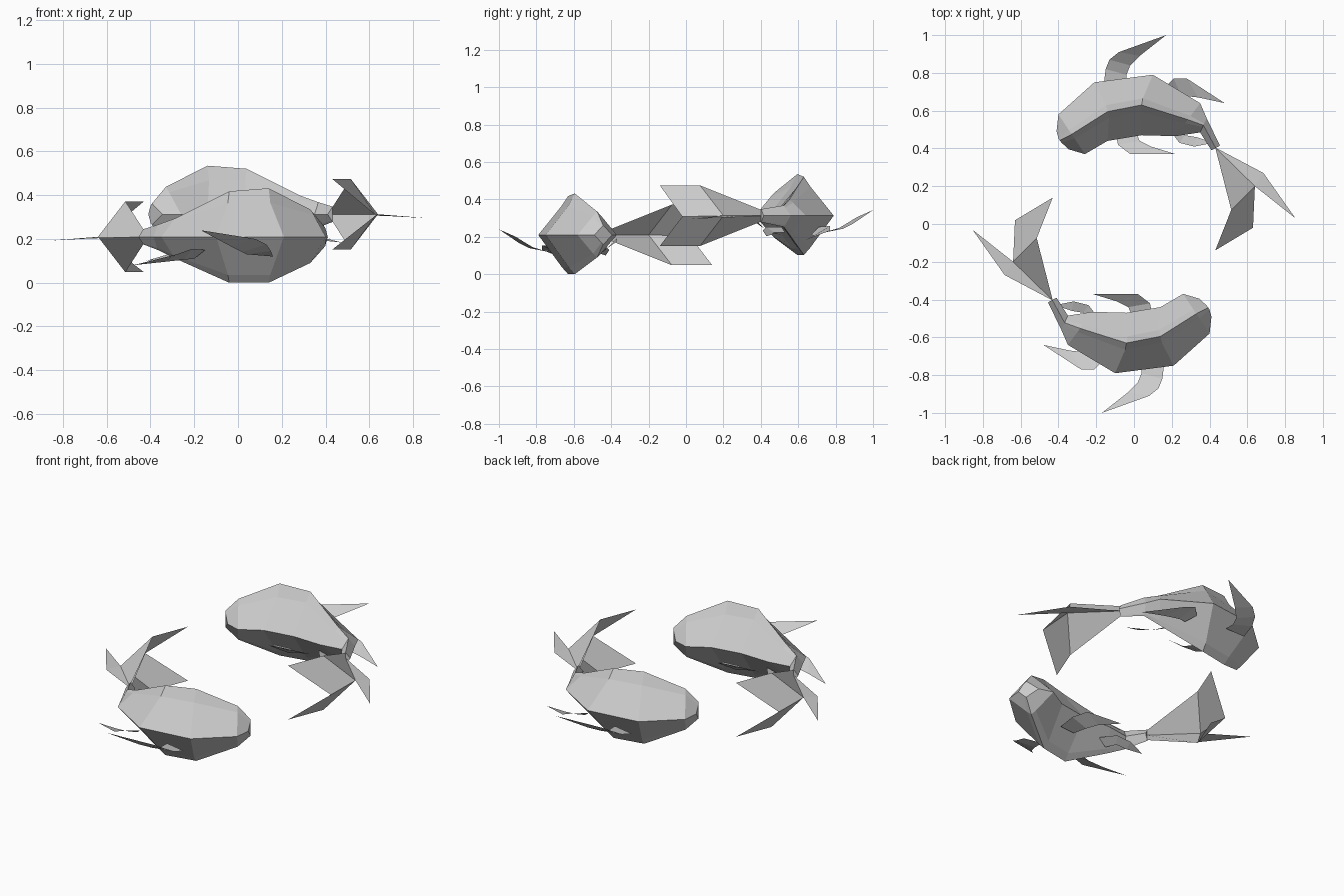
import bpy, bmesh
from math import pi
from mathutils import Vector

MID = 0.21  # height of the lower fish's centre line


def make_object(name, verts, faces, double=False):
    """Build one part for each fish: the second is turned half a circle and raised."""
    mesh = bpy.data.meshes.new(name)
    mesh.from_pydata(verts, [], faces)
    bm = bmesh.new()
    bm.from_mesh(mesh)
    bmesh.ops.recalc_face_normals(bm, faces=bm.faces)
    bm.to_mesh(mesh)
    bm.free()
    for label, turn, lift in (("front", 0, 0), ("back", pi, 0.103)):
        ob = bpy.data.objects.new(f"{label}_fish_{name}", mesh)
        ob.rotation_euler.z = turn
        ob.location.z = MID + lift
        bpy.context.collection.objects.link(ob)


# Body stations: outer xy, inner xy, ridge height, shoulder height, depth, ridge shift in x
stations = [
    ((0.41, -0.49), (0.345, -0.395), 0.05, 0.04, 0.05, 0.015),
    ((0.40, -0.58), (0.26, -0.37), 0.125, 0.10, 0.12, 0.0),
    ((0.21, -0.75), (0.14, -0.44), 0.222, 0.155, 0.21, -0.035),
    ((-0.10, -0.79), (-0.04, -0.47), 0.208, 0.155, 0.21, 0.03),
    ((-0.35, -0.64), (-0.22, -0.465), 0.085, 0.07, 0.10, 0.0),
    ((-0.385, -0.56), (-0.35, -0.485), 0.055, 0.043, 0.06, 0.0),
    ((-0.455, -0.415), (-0.41, -0.39), 0.035, 0.027, 0.035, 0.0),
]
verts = []
for out, inn, up, sh, down, shift in stations:
    o, i = Vector(out), Vector(inn)
    c = (o + i) / 2
    for t, z in ((1, 0), (0.22, sh), (0, up), (-0.22, sh),
                 (-1, 0), (-0.2, -0.83 * down), (0, -down), (0.2, -0.83 * down)):
        p = c + (o - c) * t
        verts.append((p.x + (shift if abs(t) < 1 else 0), p.y, z))
n = len(stations)
faces = [(r * 8 + k, r * 8 + (k + 1) % 8, r * 8 + 8 + (k + 1) % 8, r * 8 + 8 + k)
         for r in range(n - 1) for k in range(8)]
faces += [tuple(range(8)), tuple(range(n * 8 - 8, n * 8))]
make_object("body", verts, faces)

# Tail: one flat outer lobe, one upper and one lower lobe sharing the middle fold
tail = [(-0.43, -0.405, 0), (-0.64, -0.20, 0), (-0.63, 0.02, -0.005),
        (-0.685, -0.27, -0.008), (-0.855, -0.03, -0.017)]
make_object("tail_outer_lobe", tail, [(0, 3, 1), (3, 4, 1)])
for side, s in (("upper", 1), ("lower", -1)):
    make_object(f"tail_{side}_lobe",
                tail[:3] + [(-0.515, -0.075, 0.162 * s), (-0.43, 0.14, 0.162 * s),
                            (-0.43, -0.405, 0.03 * s)],
                [(0, 5, 3, 1), (3, 4, 2, 1)])


def fin(name, lead, trail, tip):
    """Curved fin: a strip between two edges that closes in a pointed tip."""
    k = len(lead)
    pts = [(x, y, z - MID) for x, y, z in lead + trail + [tip]]
    fs = [(j, j + 1, k + j + 1, k + j) for j in range(k - 1)] + [(k - 1, 2 * k, 2 * k - 1)]
    make_object(name, pts, fs)


# Side fins behind the head
fin("outer_front_fin",
    [(0.16, -0.74, 0.12), (0.15, -0.82, 0.145), (0.13, -0.87, 0.175), (0.08, -0.91, 0.20)],
    [(0.04, -0.73, 0.13), (0.04, -0.79, 0.13), (0.02, -0.84, 0.14), (-0.03, -0.89, 0.165)],
    (-0.17, -1.0, 0.24))
fin("inner_front_fin",
    [(0.10, -0.50, 0.11), (0.085, -0.42, 0.14), (0.02, -0.37, 0.175)],
    [(0.00, -0.51, 0.11), (-0.03, -0.44, 0.12), (-0.09, -0.41, 0.15)],
    (-0.22, -0.37, 0.19))

# Smaller fins ahead of the tail
fin("outer_rear_fin",
    [(-0.15, -0.71, 0.15), (-0.21, -0.77, 0.155), (-0.28, -0.77, 0.13)],
    [(-0.20, -0.67, 0.11), (-0.25, -0.68, 0.105), (-0.34, -0.67, 0.095)],
    (-0.48, -0.64, 0.08))
fin("inner_rear_fin",
    [(-0.18, -0.51, 0.15), (-0.24, -0.43, 0.15), (-0.32, -0.41, 0.13)],
    [(-0.24, -0.53, 0.12), (-0.27, -0.47, 0.12), (-0.33, -0.46, 0.11)],
    (-0.42, -0.43, 0.10))
